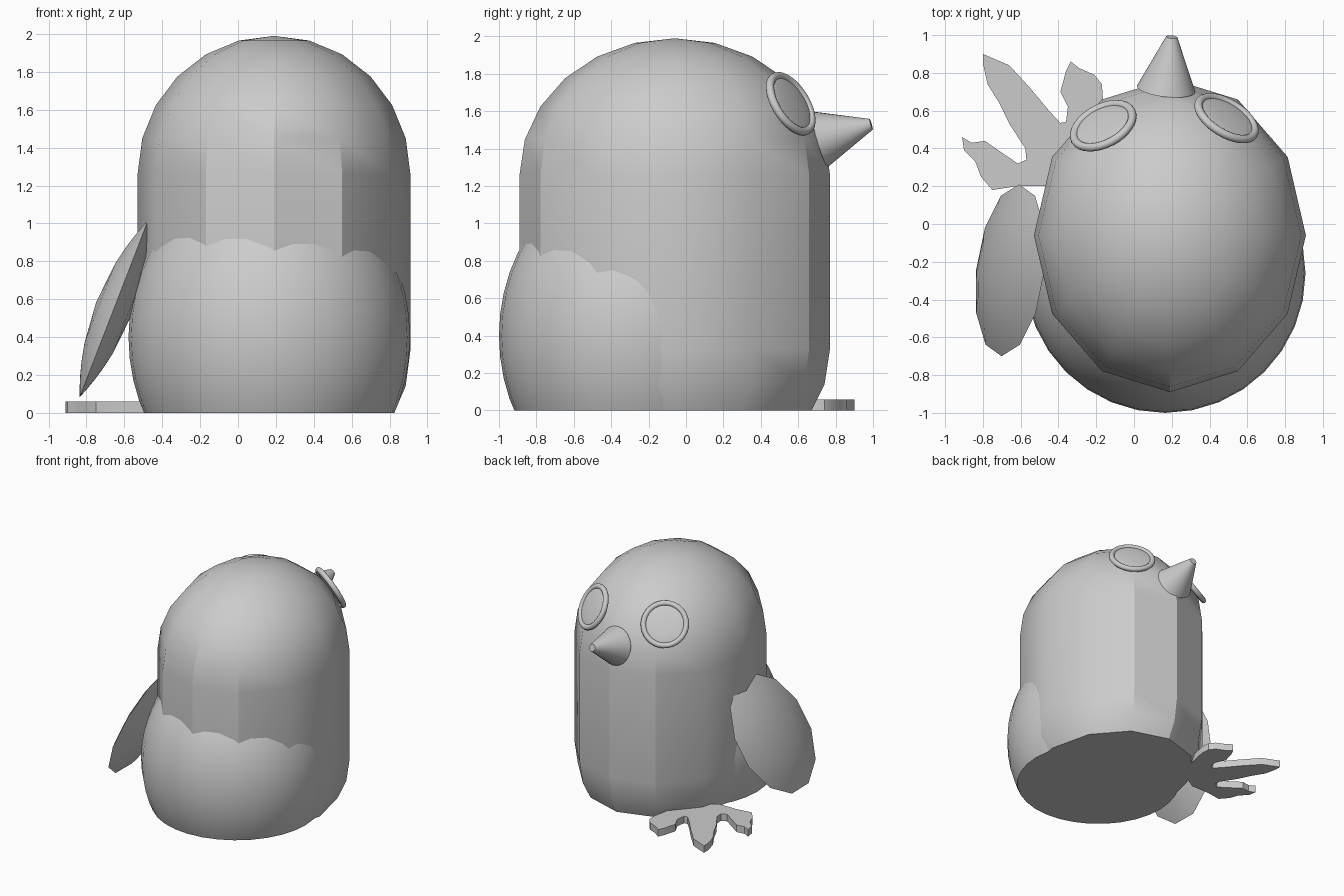
import bpy, bmesh, math
from mathutils import Vector, Matrix

cube = bpy.data.objects.get("Cube")
if cube:
    bpy.data.objects.remove(cube, do_unlink=True)

grey = bpy.data.materials.new("plain_grey")
grey.use_nodes = True
GREY = (0.6, 0.6, 0.6, 1)
grey.diffuse_color = GREY
grey.node_tree.nodes["Principled BSDF"].inputs["Base Color"].default_value = GREY


def finish(bm, name, angle=30):
    """Turn a bmesh into a named, shaded object."""
    bmesh.ops.recalc_face_normals(bm, faces=bm.faces)
    mesh = bpy.data.meshes.new(name)
    bm.to_mesh(mesh)
    bm.free()
    obj = bpy.data.objects.new(name, mesh)
    bpy.context.collection.objects.link(obj)
    mesh.materials.append(grey)
    bpy.ops.object.select_all(action='DESELECT')
    obj.select_set(True)
    bpy.context.view_layer.objects.active = obj
    bpy.ops.object.shade_smooth_by_angle(angle=math.radians(angle))
    return obj


def skin(bm, rings):
    """Bridge equal rings; a ring of one point closes as a fan."""
    rows = [[bm.verts.new(p) for p in ring] for ring in rings]
    for a, b in zip(rows, rows[1:]):
        n = max(len(a), len(b))
        for i in range(n):
            j = (i + 1) % n
            if len(a) == 1:
                bm.faces.new((a[0], b[i], b[j]))
            elif len(b) == 1:
                bm.faces.new((a[i], a[j], b[0]))
            else:
                bm.faces.new((a[i], a[j], b[j], b[i]))
    return rows


def aim(centre, normal):
    """Matrix placing local +z along the normal."""
    turn = Vector(normal).to_track_quat('Z', 'Y').to_matrix().to_4x4()
    return Matrix.Translation(centre) @ turn


# Body: twelve-sided oval column with a domed top and tucked-in base
profile = [(0.88, 0), (0.965, 0.14), (1, 0.33), (1, 1.26)]
profile += [(math.cos(math.radians(a)), 1.26 + 0.73 * math.sin(math.radians(a)))
            for a in range(15, 90, 15)]
rings = []
for s, z in profile:
    rings.append([(0.19 + 0.72 * s * math.sin(k * math.pi / 6),
                   -0.06 + 0.83 * s * math.cos(k * math.pi / 6), z) for k in range(12)])
rings.append([(0.19, -0.06, 1.99)])
bm = bmesh.new()
rows = skin(bm, rings)
bm.faces.new(rows[0])
finish(bm, "body")

# Rump: rounded lower half, cut flat at the ground
bm = bmesh.new()
bmesh.ops.create_uvsphere(bm, u_segments=32, v_segments=24, radius=1)
bmesh.ops.transform(bm, verts=bm.verts, matrix=Matrix.Translation((0.165, -0.26, 0.4))
                    @ Matrix.Diagonal((0.743, 0.74, 0.88, 1)))
cut = bmesh.ops.bisect_plane(bm, geom=bm.verts[:] + bm.edges[:] + bm.faces[:],
                             plane_co=(0, 0, 0), plane_no=(0, 0, 1), clear_inner=True)
bmesh.ops.holes_fill(bm, edges=[e for e in bm.edges if e.is_boundary])
finish(bm, "rump")

# Wing: leaning lens with a sharp twelve-sided rim
along, out = Vector((0.36, 0, 0.93)), Vector((-0.93, 0, 0.36))
centre = Vector((-0.655, -0.245, 0.55))
rings = [[centre - out * 0.1]]
for step in range(-4, 5):
    h = step / 5
    s = math.sqrt(1 - abs(h))
    rings.append([centre + out * 0.1 * h + along * 0.52 * s * math.sin(k * math.pi / 6 + 0.25)
                  + Vector((0, 0.455 * s * math.cos(k * math.pi / 6), 0)) for k in range(12)])
rings.append([centre + out * 0.1])
bm = bmesh.new()
skin(bm, rings)
finish(bm, "wing")

# Foot: flat plate with three splayed toes
outline = [(-.80, .90), (-.66, .84), (-.55, .72), (-.45, .60), (-.39, .535), (-.36, .54),
           (-.35, .62), (-.39, .70), (-.36, .81), (-.335, .86), (-.29, .825), (-.21, .79),
           (-.17, .74), (-.165, .67), (-.2, .5), (-.3, .3), (-.45, .2), (-.62, .2),
           (-.75, .18), (-.81, .25), (-.84, .33), (-.90, .39), (-.91, .46), (-.86, .43),
           (-.79, .44), (-.71, .385), (-.615, .32), (-.57, .34), (-.575, .40), (-.66, .53),
           (-.71, .635), (-.775, .74), (-.80, .85)]
bm = bmesh.new()
base = bm.faces.new([bm.verts.new((x, y, 0)) for x, y in outline])
top = bmesh.ops.extrude_face_region(bm, geom=[base], use_keep_orig=True)
bmesh.ops.translate(bm, vec=(0, 0, 0.06),
                    verts=[v for v in top["geom"] if isinstance(v, bmesh.types.BMVert)])
finish(bm, "foot")

# Beak: blunt cone tilted slightly upward
start, tip = Vector((0.17, 0.715, 1.45)), Vector((0.2, 0.99, 1.53))
bm = bmesh.new()
bmesh.ops.create_cone(bm, cap_ends=True, segments=32, radius1=0.155, radius2=0.03,
                      depth=(tip - start).length,
                      matrix=aim((start + tip) / 2, tip - start))
finish(bm, "beak")

# Eyes: round rims, each with a shallow domed lens
for side, centre, normal in (("right", (-0.163, 0.52, 1.65), (-0.39, 0.73, 0.56)),
                             ("left", (0.49, 0.56, 1.64), (0.465, 0.75, 0.47))):
    place = aim(centre, normal)
    rings = []
    for i in range(32):
        a = i * math.tau / 32
        rings.append([place @ Vector(((0.168 + 0.022 * math.cos(b)) * math.cos(a),
                                      (0.168 + 0.022 * math.cos(b)) * math.sin(a),
                                      0.022 * math.sin(b)))
                      for b in (j * math.tau / 12 for j in range(12))])
    bm = bmesh.new()
    skin(bm, rings + [rings[0]])
    bmesh.ops.remove_doubles(bm, verts=bm.verts, dist=0.0001)
    finish(bm, side + "_eye_rim", 60)
    bm = bmesh.new()
    bmesh.ops.create_uvsphere(bm, u_segments=32, v_segments=12, radius=0.165)
    bmesh.ops.transform(bm, verts=bm.verts, matrix=place @ Matrix.Diagonal((1, 1, 0.12, 1)))
    finish(bm, side + "_eye_lens")
